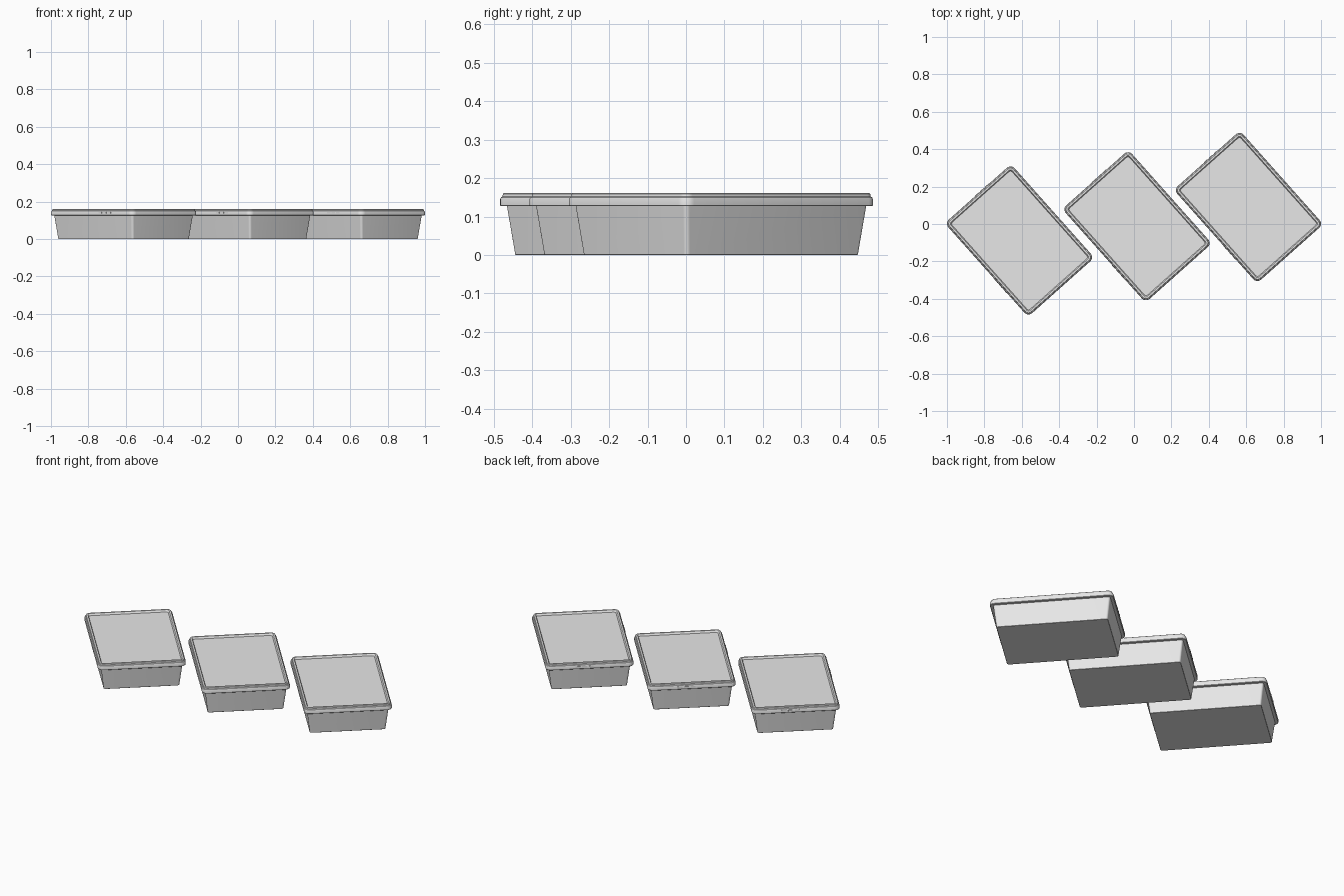
import bpy, bmesh, math
from mathutils import Matrix, Vector

if "Cube" in bpy.data.objects:
    bpy.data.objects.remove(bpy.data.objects["Cube"])

HALF_L, HALF_S, RADIUS = 0.335, 0.2375, 0.030
TILT = math.radians(-48.3)
CENTRES = [(-0.612, -0.088), (0.016, -0.012), (0.612, 0.091)]

grey = bpy.data.materials.new("light_grey_plastic")
grey.diffuse_color = (0.8, 0.8, 0.8, 1)
grey.use_nodes = True
grey.node_tree.nodes["Principled BSDF"].inputs["Base Color"].default_value = grey.diffuse_color


def loop(bm, inset, z, steps=6):
    """Rounded rectangle ring, inset from the outer lid outline."""
    r = max(RADIUS - inset, 0.012)
    cx, cy = HALF_L - inset - r, HALF_S - inset - r
    verts = []
    for q, (sx, sy) in enumerate([(1, 1), (-1, 1), (-1, -1), (1, -1)]):
        for i in range(steps + 1):
            a = math.pi / 2 * (q + i / steps)
            verts.append(bm.verts.new((sx * cx + r * math.cos(a),
                                       sy * cy + r * math.sin(a), z)))
    return verts


def finish(bm, name, centre):
    bm.transform(Matrix.Translation(Vector((*centre, 0))) @ Matrix.Rotation(TILT, 4, 'Z'))
    me = bpy.data.meshes.new(name)
    bm.to_mesh(me)
    bm.free()
    me.materials.append(grey)
    ob = bpy.data.objects.new(name, me)
    bpy.context.collection.objects.link(ob)
    me.shade_smooth()
    me.set_sharp_from_angle(angle=math.radians(30))


def stacked(name, profile, centre, cap_first=False, cap_last=False):
    """Skin a profile of (inset, height) around the rounded rectangle."""
    bm = bmesh.new()
    rings = [loop(bm, d, z) for d, z in profile]
    n = len(rings[0])
    for a, b in zip(rings, rings[1:]):
        for i in range(n):
            j = (i + 1) % n
            bm.faces.new((a[i], a[j], b[j], b[i]))
    if cap_first:
        bm.faces.new(rings[0][::-1])
    if cap_last:
        bm.faces.new(rings[-1])
    finish(bm, name, centre)


def tab(name, size, pos, centre):
    bm = bmesh.new()
    bmesh.ops.create_cube(bm, size=1, matrix=Matrix.Translation(pos) @ Matrix.Diagonal((*size, 1)))
    finish(bm, name, centre)


# tapered container and stepped lid with a recessed panel
CONTAINER = [(0.034, 0.0), (0.033, 0.001), (0.0175, 0.128)]
LID = [(0.0175, 0.127), (0.002, 0.127), (0.0, 0.129), (0.0, 0.145), (0.002, 0.150),
       (0.006, 0.152), (0.007, 0.159), (0.009, 0.161), (0.018, 0.161),
       (0.020, 0.159), (0.023, 0.150)]

for k, c in enumerate(CENTRES, 1):
    stacked(f"container_{k}", CONTAINER, c, cap_first=True)
    stacked(f"lid_{k}", LID, c, cap_last=True)
    # small raised grip tabs on the lid rim
    for s in (-1, 0, 1):
        tab(f"long_side_grip_{k}", (0.026, 0.004, 0.009),
            Vector((0.115 + s * 0.036, -HALF_S, 0.140)), c)
        tab(f"short_side_grip_{k}", (0.004, 0.026, 0.009),
            Vector((-HALF_L, 0.03 + s * 0.036, 0.140)), c)
